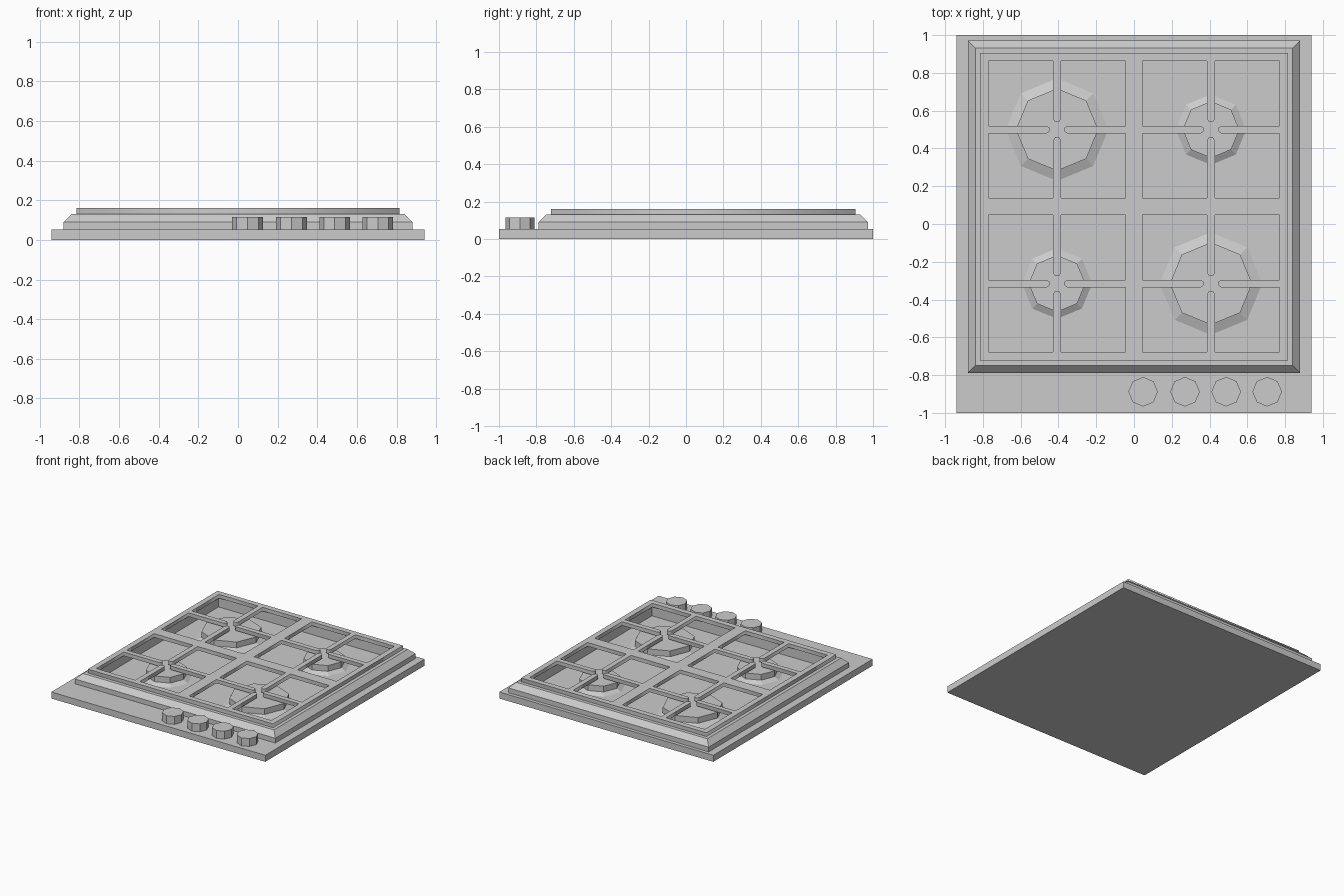
import bpy, bmesh
from math import cos, sin, pi, radians

if "Cube" in bpy.data.objects:
    bpy.data.objects.remove(bpy.data.objects["Cube"])

CY = 0.092          # centre of the cooking area in y
CELL = 0.3625       # half size of a grate opening
OFF = 0.4075        # opening centre offset from grate centre


def loft(name, rings, cap_bottom=True, cap_top=True):
    """Skin a stack of equal-length rings of points."""
    bm = bmesh.new()
    loops = [[bm.verts.new(p) for p in r] for r in rings]
    for a, b in zip(loops, loops[1:]):
        n = len(a)
        for i in range(n):
            bm.faces.new((a[i], a[(i + 1) % n], b[(i + 1) % n], b[i]))
    if cap_bottom:
        bm.faces.new(loops[0][::-1])
    if cap_top:
        bm.faces.new(loops[-1])
    mesh = bpy.data.meshes.new(name)
    bm.to_mesh(mesh)
    bm.free()
    obj = bpy.data.objects.new(name, mesh)
    bpy.context.collection.objects.link(obj)
    return obj


def rect(hx, hy, z, cy=0.0):
    return [(-hx, cy - hy, z), (hx, cy - hy, z), (hx, cy + hy, z), (-hx, cy + hy, z)]


def octagon(x, y, r, z):
    return [(x + r * cos(i * pi / 4), y + r * sin(i * pi / 4), z) for i in range(8)]


# Base plate
loft("base_plate", [rect(0.94, 1.0, 0), rect(0.94, 1.0, 0.052)])

# Raised tray rim with sloped shoulder and open recess
loft("tray_rim", [rect(h, h, z, CY) for h, z in
     ((0.88, 0.05), (0.88, 0.09), (0.84, 0.13), (0.785, 0.13), (0.785, 0.05))],
     False, False)

# Burners: shallow skirt plus upright cap, large and small on the diagonals
for sx in (-1, 1):
    for sy in (-1, 1):
        big = sx * sy < 0
        x, y = sx * OFF, CY + sy * OFF
        outer, inner = (0.277, 0.218) if big else (0.19, 0.15)
        size = "large" if big else "small"
        loft(size + "_burner", [octagon(x, y, outer, 0.05), octagon(x, y, inner, 0.072),
                                octagon(x, y, inner, 0.118)])

# Control knobs
for x in (0.048, 0.27, 0.488, 0.705):
    loft("knob", [octagon(x, -0.888, 0.078, 0.05), octagon(x, -0.888, 0.078, 0.115)])


# Grate: flat plate with four openings, each with four inward fingers
def opening(cx, cy):
    side = [(-CELL, CELL), (-0.02, CELL), (-0.02, 0.055), (-0.01, 0.04),
            (0.01, 0.04), (0.02, 0.055), (0.02, CELL)]
    pts = []
    for k in range(4):
        a = radians(-90 * k)
        pts += [(cx + x * cos(a) - y * sin(a), cy + x * sin(a) + y * cos(a)) for x, y in side]
    return pts


curve = bpy.data.curves.new("grate", 'CURVE')
curve.dimensions = '2D'
curve.fill_mode = 'BOTH'
curve.extrude = 0.015
outlines = [[(x, y) for x, y, z in rect(0.814, 0.814, 0)]]
outlines += [opening(sx * OFF, sy * OFF) for sx in (-1, 1) for sy in (-1, 1)]
for pts in outlines:
    s = curve.splines.new('POLY')
    s.points.add(len(pts) - 1)
    for p, (x, y) in zip(s.points, pts):
        p.co = (x, y, 0, 1)
    s.use_cyclic_u = True
grate = bpy.data.objects.new("grate", curve)
grate.location = (0, CY, 0.146)
bpy.context.collection.objects.link(grate)
bpy.context.view_layer.objects.active = grate
grate.select_set(True)
bpy.ops.object.convert(target='MESH')
